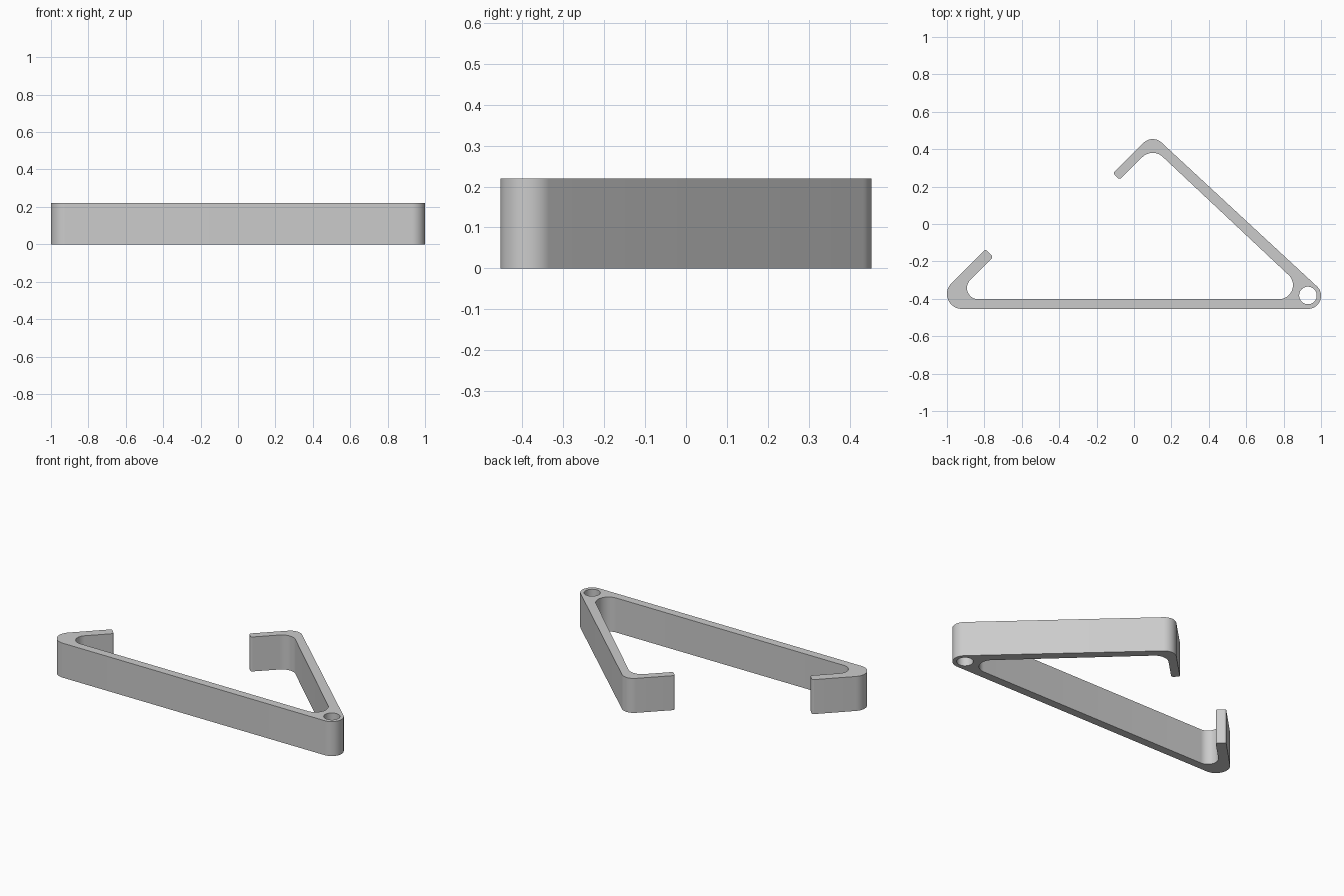
import bpy, bmesh
from math import radians, cos, sin
from mathutils import Vector

HEIGHT = 0.22

cube = bpy.data.objects.get("Cube")
if cube:
    bpy.data.objects.remove(cube)

# Corner arcs around the clip: centre x, centre y, radius, start and end angle
OUTLINE = [
    (-0.92, -0.374, 0.08, 135, 270),    # outer left bend
    (0.93, -0.384, 0.07, -90, 43),      # outer hinge end
    (0.10, 0.384, 0.07, 43, 135),       # outer top bend
    (-0.095, 0.272, 0.012, 135, 225),   # top hook tip
    (-0.077, 0.254, 0.012, 225, 315),
    (0.10, 0.30, 0.08, 135, 43),        # inner top bend
    (0.775, -0.327, 0.075, 43, -90),    # inner hinge end
    (-0.833, -0.342, 0.06, 270, 135),   # inner left bend
    (-0.77, -0.177, 0.012, -45, 45),    # left hook tip
    (-0.795, -0.152, 0.012, 45, 135),
]
HOLE = (0.93, -0.382, 0.047)


def arc(cx, cy, r, start, end):
    steps = max(4, round(abs(end - start) / 7))
    angles = [radians(start + (end - start) * i / steps) for i in range(steps + 1)]
    return [Vector((cx + r * cos(a), cy + r * sin(a), 0)) for a in angles]


def add_loop(bm, points):
    verts = [bm.verts.new(p) for p in points]
    return [bm.edges.new((v, verts[i - 1])) for i, v in enumerate(verts)]


# Flat profile with the pin hole, raised to full height
bm = bmesh.new()
edges = add_loop(bm, [p for a in OUTLINE for p in arc(*a)])
edges += add_loop(bm, arc(*HOLE, 0, 360)[:-1])
bmesh.ops.triangle_fill(bm, edges=edges, use_beauty=True, normal=(0, 0, 1))
raised = bmesh.ops.extrude_face_region(bm, geom=bm.faces[:], use_keep_orig=True)["geom"]
bmesh.ops.translate(bm, vec=(0, 0, HEIGHT),
                    verts=[g for g in raised if isinstance(g, bmesh.types.BMVert)])
bmesh.ops.recalc_face_normals(bm, faces=bm.faces[:])
mesh = bpy.data.meshes.new("clip_body")
bm.to_mesh(mesh)
bm.free()

# Plain grey plastic
grey = bpy.data.materials.new("light_grey")
grey.use_nodes = True
grey.diffuse_color = (0.6, 0.6, 0.6, 1)
grey.node_tree.nodes["Principled BSDF"].inputs["Base Color"].default_value = (0.6, 0.6, 0.6, 1)
mesh.materials.append(grey)

body = bpy.data.objects.new("clip_body", mesh)
bpy.context.collection.objects.link(body)
bpy.ops.object.select_all(action='DESELECT')
body.select_set(True)
bpy.context.view_layer.objects.active = body
bpy.ops.object.shade_smooth_by_angle(angle=radians(30))
